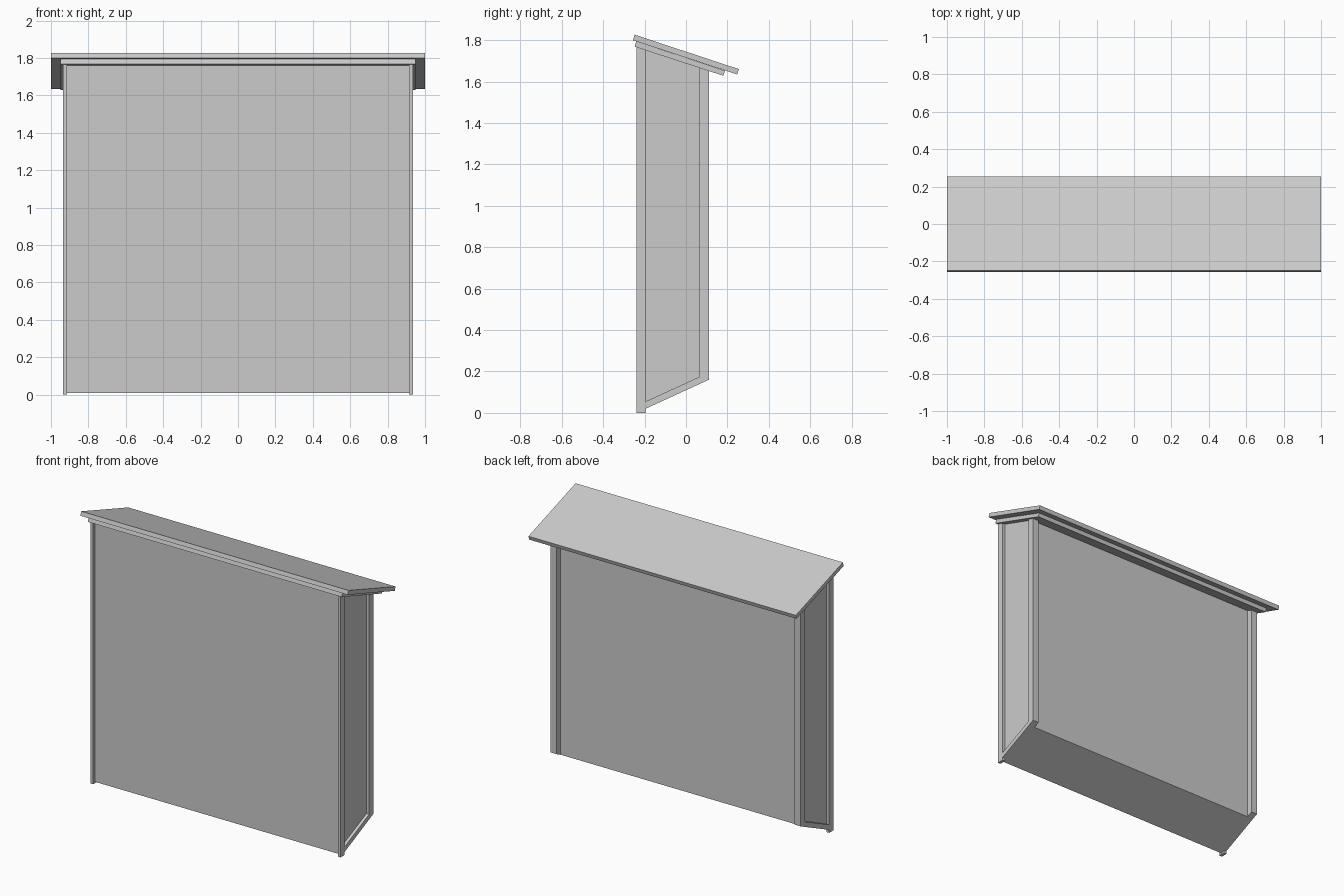
import bpy

cube = bpy.data.objects.get("Cube")
if cube:
    bpy.data.objects.remove(cube, do_unlink=True)

grey = bpy.data.materials.new("plain_grey")
grey.use_nodes = True
colour = (0.6, 0.6, 0.6, 1)
grey.diffuse_color = colour
grey.node_tree.nodes["Principled BSDF"].inputs["Base Color"].default_value = colour

HALF = 0.915          # half width of the wall core
OUTER = 0.935         # outer face of the side trim
FRONT, BACK = -0.24, 0.11
POST = 0.045          # width of the corner posts


def base(y):
    """Height of the sloping underside at depth y."""
    return 0.02 + 0.459 * (y + 0.195)


def eave(y):
    """Height just inside the lower roof board at depth y."""
    return 1.693 - 0.334 * y


def extrude(name, profile, x0, x1):
    """Solid made by sweeping a (y, z) profile from x0 to x1."""
    n = len(profile)
    verts = [(x, y, z) for x in (x0, x1) for y, z in profile]
    faces = [tuple(reversed(range(n))), tuple(range(n, 2 * n))]
    faces += [(i, (i + 1) % n, n + (i + 1) % n, n + i) for i in range(n)]
    mesh = bpy.data.meshes.new(name)
    mesh.from_pydata(verts, [], faces)
    mesh.materials.append(grey)
    obj = bpy.data.objects.new(name, mesh)
    bpy.context.collection.objects.link(obj)
    return obj


def upright(y0, y1, level=None):
    """Profile of a standing part between two depths, cut to the roof slope."""
    low0, low1 = (base(y0), base(y1)) if level is None else (level, level)
    return [(y0, low0), (y1, low1), (y1, eave(y1)), (y0, eave(y0))]


# Wall core, set back from the posts
extrude("wall_core", upright(-0.22, 0.07), -HALF, HALF)

# Corner posts and sloping side rails
rail_front, rail_back = FRONT + POST, BACK - POST
rail = [(rail_front, base(rail_front)), (rail_back, base(rail_back)),
        (rail_back, base(rail_back) + 0.035), (rail_front, base(rail_front) + 0.035)]
for side, sign in (("left", 1), ("right", -1)):
    for part, profile, inner in (
            ("front_post", upright(FRONT, FRONT + POST, 0), HALF),
            ("back_post", upright(BACK - POST, BACK), OUTER - POST),
            ("side_rail", rail, HALF)):
        extrude(f"{side}_{part}", profile, *sorted((sign * inner, sign * OUTER)))

# Two stacked roof boards
extrude("lower_roof_board",
        [(-0.248, 1.768), (0.18, 1.628), (0.188, 1.652), (-0.24, 1.794)], -0.95, 0.95)
extrude("upper_roof_board",
        [(-0.256, 1.799), (0.247, 1.634), (0.255, 1.66), (-0.248, 1.826)], -1, 1)
